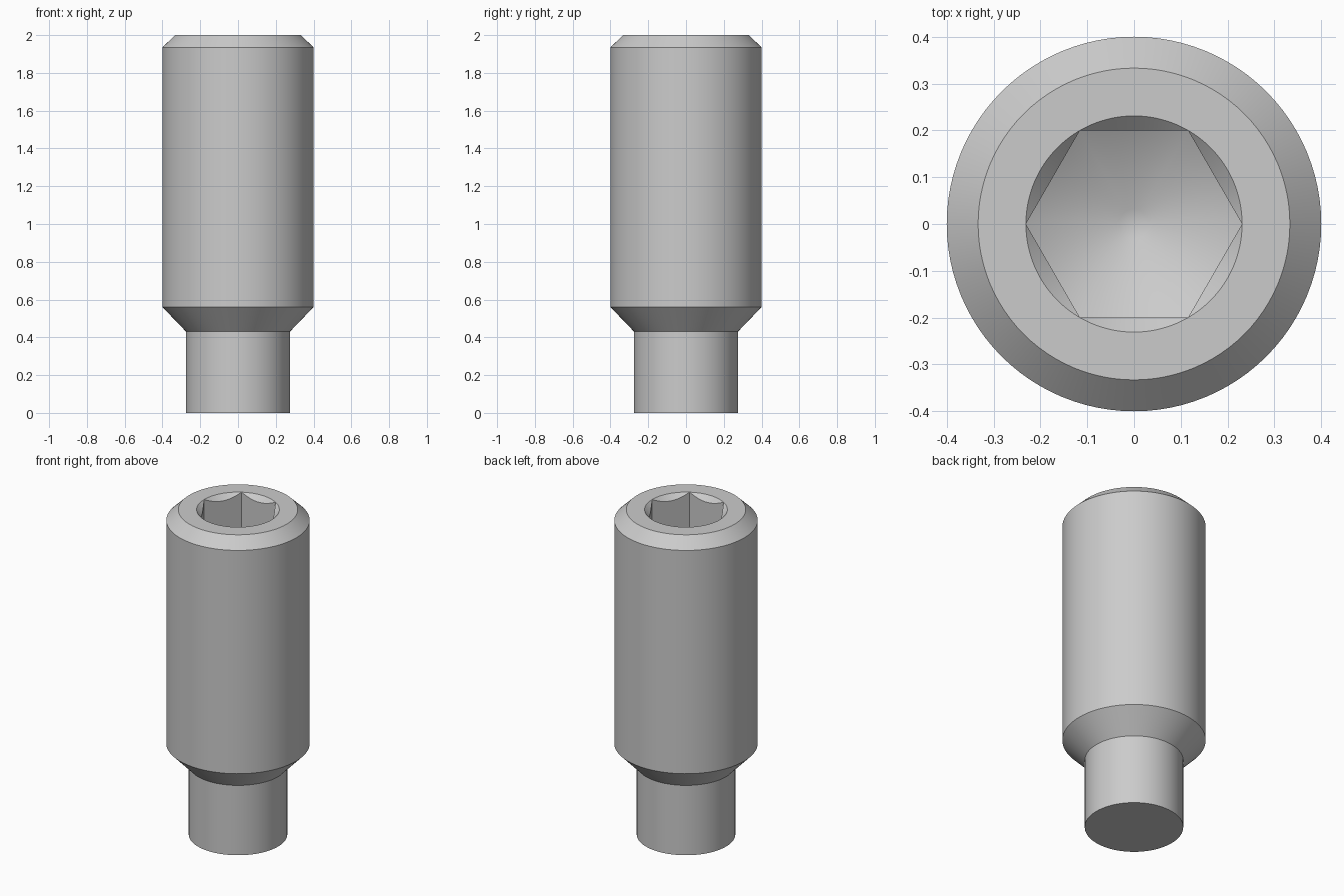
import bpy, bmesh, math

cube = bpy.data.objects.get("Cube")
if cube:
    bpy.data.objects.remove(cube, do_unlink=True)

SEGMENTS = 96
TOP = 2.0
HEX_APOTHEM = 0.2
RIM = HEX_APOTHEM / math.cos(math.radians(30))  # hexagon corner radius
SOCKET_FLOOR = 1.39                             # lowest level of the drill point
SLOPE = math.tan(math.radians(30))


def hex_radius(a):
    return HEX_APOTHEM / math.cos(a % math.radians(60) - math.radians(30))


def circle(r, z):
    return lambda a: (r, z)


def entry_edge(a):
    # Hexagon cut into the conical entry chamfer
    r = hex_radius(a)
    return r, TOP - (RIM - r)


def floor_edge(a):
    # Hexagon walls meeting the conical drill point
    r = hex_radius(a)
    return r, SOCKET_FLOOR + SLOPE * r


# Rings from the dog point, up the outside, and down into the socket
rings = [
    circle(0.275, 0),
    circle(0.275, 0.43),
    circle(0.4, 0.56),
    circle(0.4, 1.935),
    circle(0.333, TOP),
    circle(RIM, TOP),
    entry_edge,
    floor_edge,
    circle(0.032, SOCKET_FLOOR + SLOPE * 0.032),
]

bm = bmesh.new()
angles = [math.tau * i / SEGMENTS for i in range(SEGMENTS)]
loops = []
for ring in rings:
    loop = []
    for a in angles:
        r, z = ring(a)
        loop.append(bm.verts.new((r * math.cos(a), r * math.sin(a), z)))
    loops.append(loop)
for low, high in zip(loops, loops[1:]):
    for i in range(SEGMENTS):
        j = (i + 1) % SEGMENTS
        bm.faces.new((low[i], low[j], high[j], high[i]))
bm.faces.new(loops[0][::-1])
bm.faces.new(loops[-1])
bmesh.ops.remove_doubles(bm, verts=bm.verts, dist=0.00001)
bmesh.ops.recalc_face_normals(bm, faces=bm.faces)

mesh = bpy.data.meshes.new("set_screw")
bm.to_mesh(mesh)
bm.free()
screw = bpy.data.objects.new("set_screw", mesh)
bpy.context.collection.objects.link(screw)

# Plain steel
steel = bpy.data.materials.new("steel_grey")
steel.use_nodes = True
colour = (0.6, 0.6, 0.6, 1)
steel.diffuse_color = colour
steel.node_tree.nodes["Principled BSDF"].inputs["Base Color"].default_value = colour
mesh.materials.append(steel)

bpy.ops.object.select_all(action="DESELECT")
screw.select_set(True)
bpy.context.view_layer.objects.active = screw
bpy.ops.object.shade_smooth_by_angle(angle=math.radians(35))
